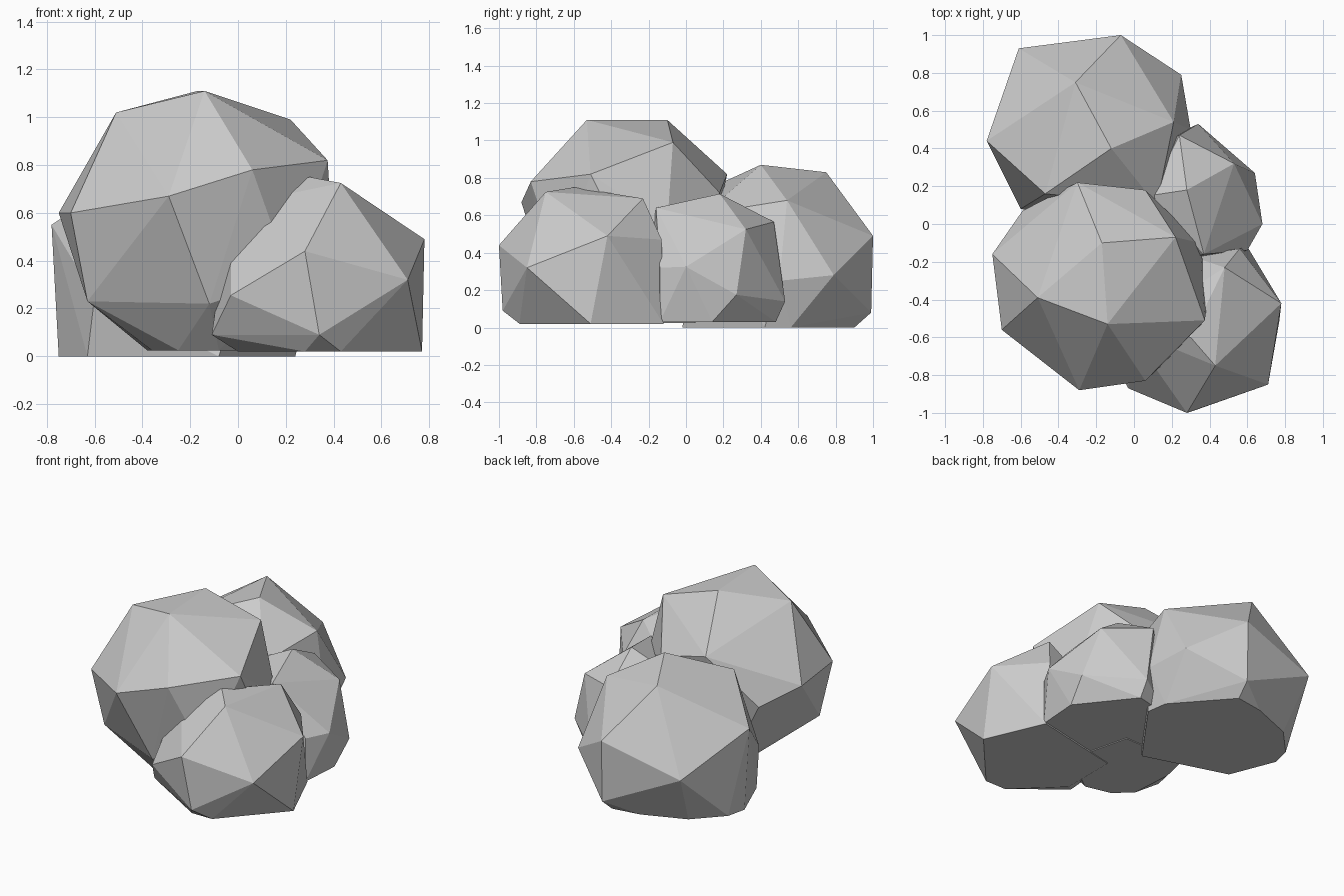
import bpy
import bmesh

default_cube = bpy.data.objects.get("Cube")
if default_cube:
    bpy.data.objects.remove(default_cube, do_unlink=True)

# One plain stone colour shared by every boulder
stone = bpy.data.materials.new("stone_grey")
stone.use_nodes = True
stone_colour = (0.6, 0.6, 0.6, 1.0)
stone.diffuse_color = stone_colour
stone.node_tree.nodes["Principled BSDF"].inputs["Base Color"].default_value = stone_colour


def make_boulder(name, ground, footprint, corners):
    """Wrap a faceted convex boulder around its corners and flat footprint."""
    bm = bmesh.new()
    for x, y in footprint:
        bm.verts.new((x, y, ground))
    for corner in corners:
        bm.verts.new(corner)
    hull = bmesh.ops.convex_hull(bm, input=bm.verts[:], use_existing_faces=False)
    loose = {item for key in ("geom_interior", "geom_unused")
             for item in hull[key] if isinstance(item, bmesh.types.BMVert)}
    bmesh.ops.delete(bm, geom=list(loose), context='VERTS')

    # Merge the triangles of the flat underside and nearly flat facets
    bmesh.ops.dissolve_limit(bm, angle_limit=0.03, verts=bm.verts[:], edges=bm.edges[:])
    bmesh.ops.recalc_face_normals(bm, faces=bm.faces[:])
    for face in bm.faces:
        face.smooth = False

    mesh = bpy.data.meshes.new(name)
    bm.to_mesh(mesh)
    bm.free()
    mesh.materials.append(stone)
    boulder = bpy.data.objects.new(name, mesh)
    bpy.context.collection.objects.link(boulder)
    return boulder


# Largest boulder, overhanging at the front left of the pile
make_boulder(
    "large_front_boulder", 0.025,
    footprint=[(-.36, -.42), (-.25, -.52), (-.08, -.56), (.2, -.35),
               (.1, .05), (-.34, .04), (-.38, -.14)],
    corners=[
        (-.17, -.1, 1.11), (-.14, -.53, 1.11), (-.51, -.39, 1.02),
        (.22, -.07, .99), (.375, -.51, .82), (.06, -.83, .78),
        (-.29, -.88, .67), (-.7, -.56, .6), (-.75, -.16, .6),
        (-.3, .22, .82), (.06, .18, .72), (.39, -.39, .58), (.35, -.1, .55),
        (-.59, .07, .5), (-.63, -.52, .23), (-.12, -.74, .22),
        (.22, -.68, .33),
    ])

# Broad boulder behind it
make_boulder(
    "back_boulder", 0.0,
    footprint=[(-.75, .45), (-.63, .15), (-.08, -.02), (.24, .42), (.22, .56),
               (-.08, .9), (-.27, .87), (-.55, .76), (-.72, .58)],
    corners=[
        (-.12, .4, .87), (-.31, .75, .83), (.21, .54, .68),
        (-.07, 1, .49), (.25, .79, .28), (-.61, .93, .34),
        (-.78, .44, .55), (-.47, .16, .76), (-.6, .08, .25),
        (.3, .5, .25), (-.07, .99, .08), (.12, .1, .61),
    ])

# Small boulder wedged in on the side
make_boulder(
    "small_side_boulder", 0.03,
    footprint=[(.62, .14), (.6, -.14), (.3, -.19), (.04, -.26), (-.05, 0),
               (.1, .42), (.35, .48)],
    corners=[
        (.28, .18, .715), (.53, .32, .525), (.24, .47, .565),
        (.68, 0, .325), (.64, .27, .175), (.34, .53, .14),
        (.37, -.16, .64), (.6, -.14, .32), (.08, .15, .62),
    ])

# Low boulder at the front corner
make_boulder(
    "low_front_boulder", 0.02,
    footprint=[(.77, -.51), (.43, -.89), (.28, -.89), (0, -.62),
               (0, -.25), (.6, -.12)],
    corners=[
        (.3, -.6, .75), (.43, -.75, .725), (.28, -1, .44),
        (.78, -.42, .49), (.71, -.85, .32), (.34, -.98, .09),
        (-.03, -.87, .255), (.48, -.23, .69), (.56, -.13, .47),
        (-.03, -.56, .63), (-.11, -.73, .09), (.3, -.17, .5),
    ])
